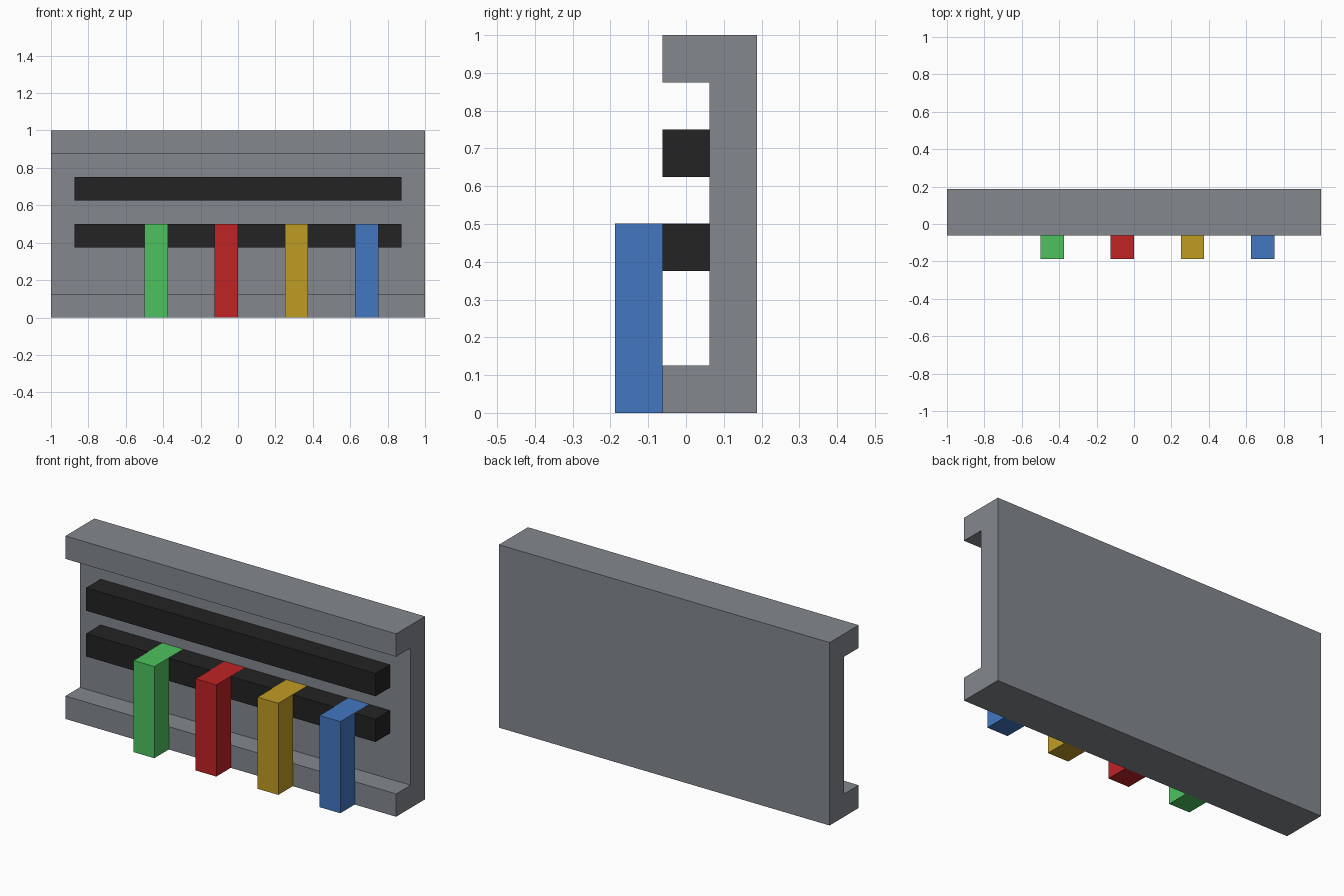
import bpy
import bmesh

cube = bpy.data.objects.get("Cube")
if cube:
    bpy.data.objects.remove(cube, do_unlink=True)


def material(name, rgb):
    """Flat material from 0-255 sRGB values."""
    lin = [c / 255 / 12.92 if c < 11 else ((c / 255 + 0.055) / 1.055) ** 2.4 for c in rgb]
    mat = bpy.data.materials.new(name)
    mat.use_nodes = True
    mat.diffuse_color = (*lin, 1)
    bsdf = next(n for n in mat.node_tree.nodes if n.type == 'BSDF_PRINCIPLED')
    bsdf.inputs["Base Color"].default_value = (*lin, 1)
    return mat


def extrude_profile(name, profile, x0, x1, mat):
    """Sweep a closed (y, z) profile along x."""
    bm = bmesh.new()
    face = bm.faces.new([bm.verts.new((x0, y, z)) for y, z in profile])
    swept = bmesh.ops.extrude_face_region(bm, geom=[face])
    verts = [v for v in swept["geom"] if isinstance(v, bmesh.types.BMVert)]
    bmesh.ops.translate(bm, verts=verts, vec=(x1 - x0, 0, 0))
    bmesh.ops.recalc_face_normals(bm, faces=bm.faces)
    mesh = bpy.data.meshes.new(name)
    bm.to_mesh(mesh)
    bm.free()
    mesh.materials.append(mat)
    obj = bpy.data.objects.new(name, mesh)
    bpy.context.collection.objects.link(obj)
    return obj


U = 0.0625  # model unit

# Backboard with a projecting lip along the top and bottom
extrude_profile("wall_rack",
                [(3*U, 0), (3*U, 1), (-U, 1), (-U, 14*U), (U, 14*U), (U, 2*U), (-U, 2*U), (-U, 0)],
                -1, 1, material("grey", (131, 136, 142)))

# Two horizontal rails
black = material("black", (35, 35, 35))
for name, z in (("lower_rail", 6*U), ("upper_rail", 10*U)):
    extrude_profile(name, [(-U, z), (U, z), (U, z + 2*U), (-U, z + 2*U)], -14*U, 14*U, black)

# Coloured hanging strips, each hooked over the lower rail
top = 8*U + 0.001
strip = [(-3*U, 0), (-U, 0), (-U, 8*U - 0.01), (U, 8*U - 0.01), (U, top), (-3*U, top)]
colours = (("green", (77, 194, 94)), ("red", (192, 35, 37)),
           ("yellow", (192, 156, 36)), ("blue", (67, 119, 193)))
for i, (name, rgb) in enumerate(colours):
    x = (-8 + 6*i) * U
    extrude_profile(name + "_strip", strip, x, x + 2*U, material(name, rgb))
